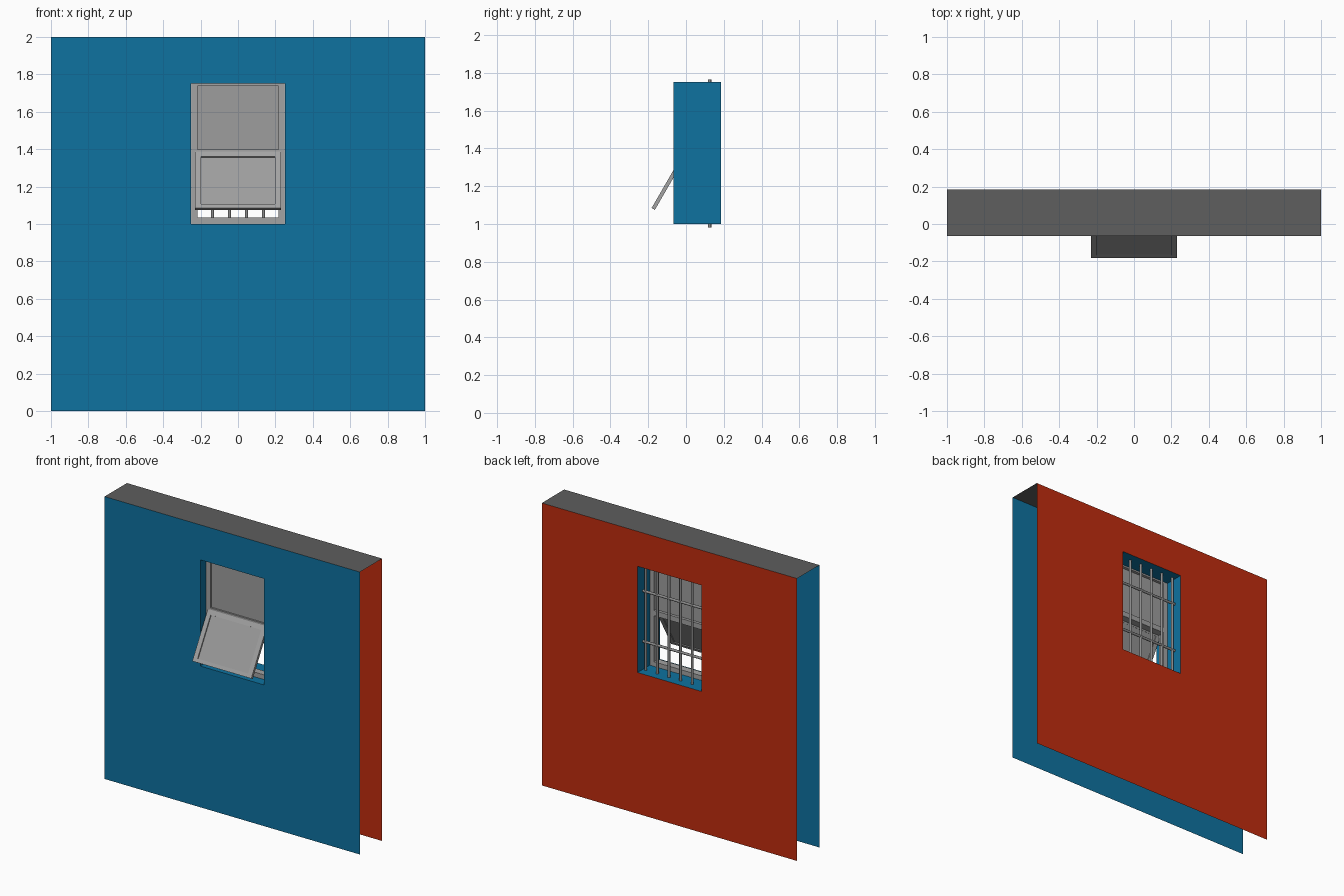
import bpy, bmesh, math
from mathutils import Matrix, Vector

if "Cube" in bpy.data.objects:
    bpy.data.objects.remove(bpy.data.objects["Cube"])


def material(name, rgb):
    lin = [((c / 255 + 0.055) / 1.055) ** 2.4 if c > 10 else c / 255 / 12.92 for c in rgb]
    m = bpy.data.materials.new(name)
    m.use_nodes = True
    m.diffuse_color = (*lin, 1)
    m.node_tree.nodes["Principled BSDF"].inputs["Base Color"].default_value = (*lin, 1)
    return m


BLUE = material("blue wall paint", (14, 114, 160))
RED = material("brick red wall paint", (192, 44, 14))
DARK = material("dark grey wall top", (94, 94, 94))
GREY = material("light grey frame", (163, 163, 163))
PANE = material("grey pane", (157, 157, 157))
STEEL = material("steel bars", (140, 140, 140))


def finish(bm, name, mat, matrix=None):
    mesh = bpy.data.meshes.new(name)
    bm.to_mesh(mesh)
    bm.free()
    mesh.materials.append(mat)
    obj = bpy.data.objects.new(name, mesh)
    bpy.context.collection.objects.link(obj)
    if matrix:
        obj.matrix_world = matrix
    return obj


def add_box(bm, x0, x1, y0, y1, z0, z1):
    size = Matrix.Diagonal((x1 - x0, y1 - y0, z1 - z0, 1))
    mid = Matrix.Translation(((x0 + x1) / 2, (y0 + y1) / 2, (z0 + z1) / 2))
    bmesh.ops.create_cube(bm, size=1, matrix=mid @ size)


def box(name, mat, dims, matrix=None):
    bm = bmesh.new()
    add_box(bm, *dims)
    return finish(bm, name, mat, matrix)


def frame(name, mat, half, y0, y1, z0, z1, side, top, bottom, matrix=None):
    """Rectangular frame of two stiles and two rails."""
    bm = bmesh.new()
    inner = half - side
    add_box(bm, -half, -inner, y0, y1, z0, z1)
    add_box(bm, inner, half, y0, y1, z0, z1)
    add_box(bm, -inner, inner, y0, y1, z1 - top, z1)
    add_box(bm, -inner, inner, y0, y1, z0, z0 + bottom)
    return finish(bm, name, mat, matrix)


def rect(half, y, z0, z1):
    return [(-half, y, z0), (half, y, z0), (half, y, z1), (-half, y, z1)]


def band(name, mat, loop_a, loop_b, flip=False):
    """Four quads joining two rectangular loops."""
    bm = bmesh.new()
    a = [bm.verts.new(p) for p in loop_a]
    b = [bm.verts.new(p) for p in loop_b]
    for i in range(4):
        j = (i + 1) % 4
        f = bm.faces.new((a[i], a[j], b[j], b[i]))
        if flip:
            f.normal_flip()
    return finish(bm, name, mat)


FRONT, BACK = -0.065, 0.185
HALF, SILL, HEAD = 0.25, 1.0, 1.752

# Hollow wall: two sheets with an opening, a top cap and the window reveal
band("front_wall", BLUE, rect(1, FRONT, 0, 2), rect(HALF, FRONT, SILL, HEAD))
band("back_wall", RED, rect(1, BACK, 0, 2), rect(HALF, BACK, SILL, HEAD), True)
band("window_reveal", BLUE, rect(HALF, FRONT, SILL, HEAD), rect(HALF, BACK, SILL, HEAD))
bm = bmesh.new()
bm.faces.new([bm.verts.new(p) for p in
              ((-1, FRONT, 2), (1, FRONT, 2), (1, BACK, 2), (-1, BACK, 2))])
finish(bm, "wall_top", DARK)

# Fixed window frame with middle rail and upper pane
frame("window_frame", GREY, 0.249, 0, 0.05, 1.001, 1.751, 0.033, 0.012, 0.033)
box("middle_rail", GREY, (-0.216, 0.216, 0, 0.05, 1.36, 1.397))
box("upper_pane", PANE, (-0.216, 0.216, 0.012, 0.03, 1.397, 1.739))

# Lower sash, hinged at its top and swung outwards
swing = Matrix.Translation((0, -0.007, 1.388)) @ Matrix.Rotation(math.radians(-30), 4, "X")
frame("sash_frame", GREY, 0.231, 0, 0.02, -0.35, 0, 0.033, 0.032, 0.025, swing)
box("sash_pane", PANE, (-0.198, 0.198, 0.008, 0.014, -0.325, -0.032), swing)


# Security bars near the back of the opening
def bar(name, start, end):
    a, b = Vector(start), Vector(end)
    d = b - a
    bm = bmesh.new()
    turn = d.to_track_quat("Z", "Y").to_matrix().to_4x4()
    bmesh.ops.create_cone(bm, cap_ends=True, segments=12, radius1=0.009, radius2=0.009,
                          depth=d.length, matrix=Matrix.Translation((a + b) / 2) @ turn)
    for f in bm.faces:
        f.smooth = len(f.verts) == 4
    for e in bm.edges:
        e.smooth = e.calc_face_angle(0) < 1
    finish(bm, name, STEEL)


for i in range(6):
    x = (i - 2.5) * 0.091
    bar(f"upright_bar_{i + 1}", (x, 0.125, 0.982), (x, 0.125, 1.765))
for i, z in enumerate((1.2, 1.557)):
    bar(f"cross_bar_{i + 1}", (-0.248, 0.125, z), (0.248, 0.125, z))
